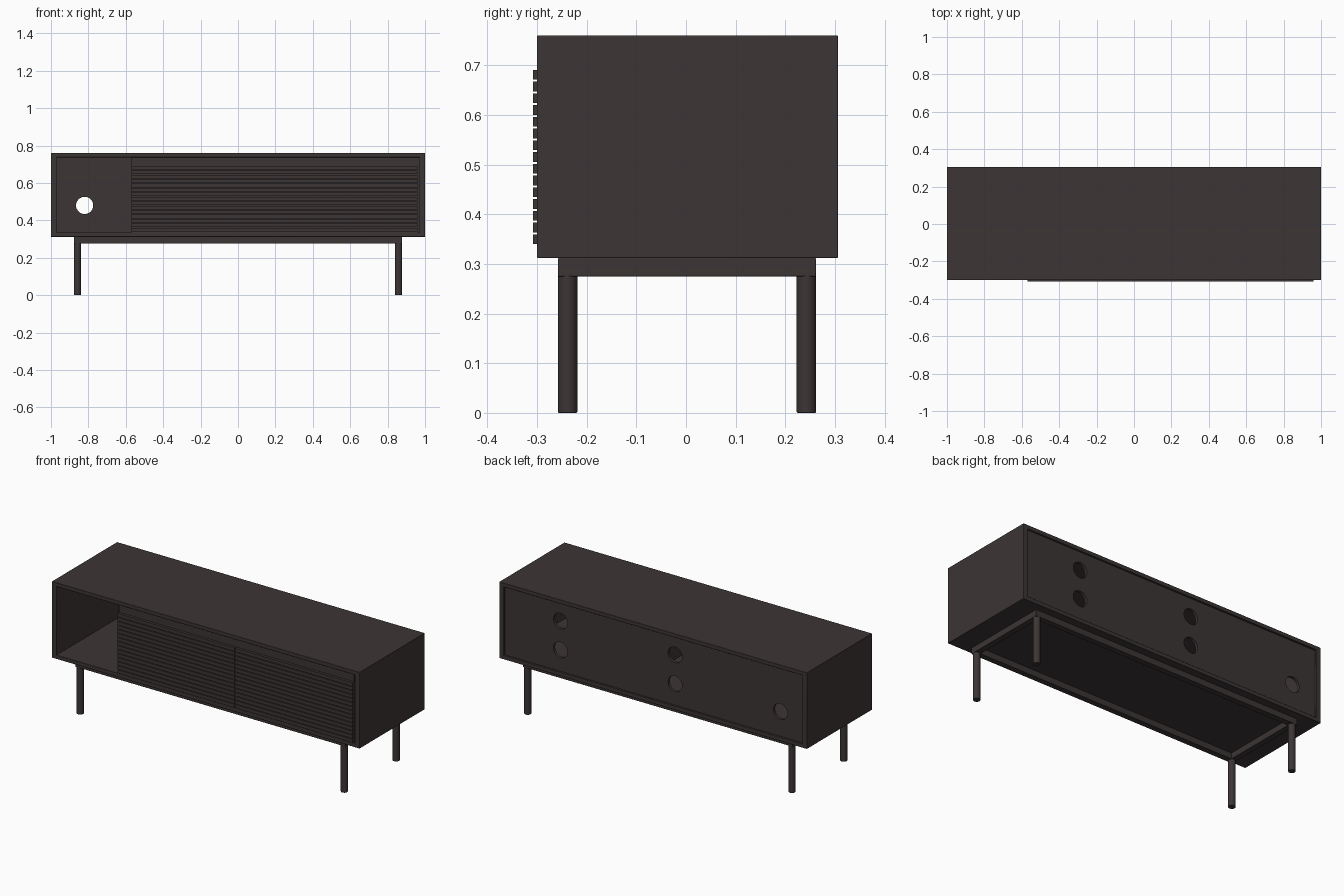
import bpy
import math
from mathutils import Vector

cube = bpy.data.objects.get("Cube")
if cube:
    bpy.data.objects.remove(cube, do_unlink=True)

# One dark stained wood finish
wood = bpy.data.materials.new("dark brown wood")
wood.use_nodes = True
COLOUR = (0.045, 0.036, 0.035, 1)
wood.diffuse_color = COLOUR
wood.node_tree.nodes["Principled BSDF"].inputs["Base Color"].default_value = COLOUR


def box(name, low, high, bevel=0.0):
    """Box between two corners, with optional softened edges."""
    low, high = Vector(low), Vector(high)
    bpy.ops.mesh.primitive_cube_add(size=1, location=(low + high) / 2)
    ob = bpy.context.object
    ob.name = name
    ob.scale = high - low
    bpy.ops.object.transform_apply(location=False, rotation=False, scale=True)
    ob.data.materials.append(wood)
    if bevel:
        mod = ob.modifiers.new("soft edges", "BEVEL")
        mod.width = bevel
        mod.segments = 2
        bpy.ops.object.shade_smooth_by_angle(angle=math.radians(35))
    return ob


def cylinder(name, radius, depth, location, rotation=(0, 0, 0)):
    bpy.ops.mesh.primitive_cylinder_add(vertices=32, radius=radius, depth=depth,
                                        location=location, rotation=rotation)
    ob = bpy.context.object
    ob.name = name
    ob.data.materials.append(wood)
    return ob


# Main dimensions
FRONT, BACK = -0.30, 0.306
BOTTOM, TOP = 0.312, 0.76
SIDE, BOARD = 0.03, 0.023
INNER = 1 - SIDE
FLOOR, CEILING = BOTTOM + BOARD, TOP - BOARD
BAY, MIDDLE, DOOR_END = -0.57, 0.195, 0.96

# Cabinet carcass
box("top_board", (-1, FRONT, CEILING), (1, BACK, TOP), 0.002)
box("bottom_board", (-1, FRONT, BOTTOM), (1, BACK, FLOOR), 0.002)
for name, s in (("left", 1), ("right", -1)):
    xs = sorted((s, s * INNER))
    box(name + "_side_board", (xs[0], FRONT, BOTTOM), (xs[1], BACK, TOP), 0.002)

# Inner dividers
for name, x in (("bay_divider", BAY), ("middle_divider", MIDDLE)):
    box(name, (x, -0.275, FLOOR), (x + 0.02, 0.28, CEILING))

# Back panel with round cable holes
panel = box("back_panel", (-INNER, 0.278, FLOOR), (INNER, 0.295, CEILING))
for x, z in ((0.61, 0.63), (0.61, 0.46), (-0.135, 0.63), (-0.135, 0.46), (-0.82, 0.48)):
    cutter = cylinder("hole_cutter", 0.046, 0.2, (x, 0.285, z), (math.pi / 2, 0, 0))
    cutter.hide_render = True
    bpy.context.view_layer.objects.active = panel
    mod = panel.modifiers.new("hole", "BOOLEAN")
    mod.operation = "DIFFERENCE"
    mod.solver = "EXACT"
    mod.object = cutter
    bpy.ops.object.modifier_apply(modifier=mod.name)
    bpy.data.objects.remove(cutter, do_unlink=True)

# Sliding doors with horizontal slats
SLATS, SLAT_LOW, SLAT_HIGH = 15, 0.34, 0.695
pitch = (SLAT_HIGH - SLAT_LOW) / SLATS
for name, x0, x1 in (("right", BAY, MIDDLE), ("left", MIDDLE, DOOR_END)):
    box(name + "_door_panel", (x0 + 0.001, -0.292, FLOOR), (x1 - 0.001, -0.275, CEILING))
    slat = box(name + "_door_slats", (x0 + 0.001, -0.308, SLAT_LOW),
               (x1 - 0.001, -0.291, SLAT_LOW + pitch - 0.004))
    rows = slat.modifiers.new("rows", "ARRAY")
    rows.count = SLATS
    rows.use_relative_offset = False
    rows.use_constant_offset = True
    rows.constant_offset_displace = (0, 0, pitch)
box("door_end_filler", (DOOR_END, -0.285, FLOOR), (INNER, -0.275, CEILING))

# Base frame of rails under the cabinet
RAIL_LOW, WIDTH = 0.275, 0.034
X, Y0, Y1 = 0.878, -0.258, 0.262
for name, y in (("front", Y0), ("back", Y1 - WIDTH)):
    box(name + "_rail", (-X + 0.01, y, RAIL_LOW), (X - 0.01, y + WIDTH, BOTTOM), 0.002)
for name, x in (("left", X - WIDTH), ("right", -X)):
    box(name + "_rail", (x, Y0, RAIL_LOW), (x + WIDTH, Y1, BOTTOM), 0.002)

# Round legs
R = 0.0195
for side, x in (("left", X - R), ("right", R - X)):
    for end, y in (("front", Y0 + R), ("back", Y1 - R)):
        leg = cylinder(f"{end}_{side}_leg", R, BOTTOM, (x, y, BOTTOM / 2))
        mod = leg.modifiers.new("soft edges", "BEVEL")
        mod.width = 0.002
        mod.segments = 2
        bpy.ops.object.shade_smooth_by_angle(angle=math.radians(35))
